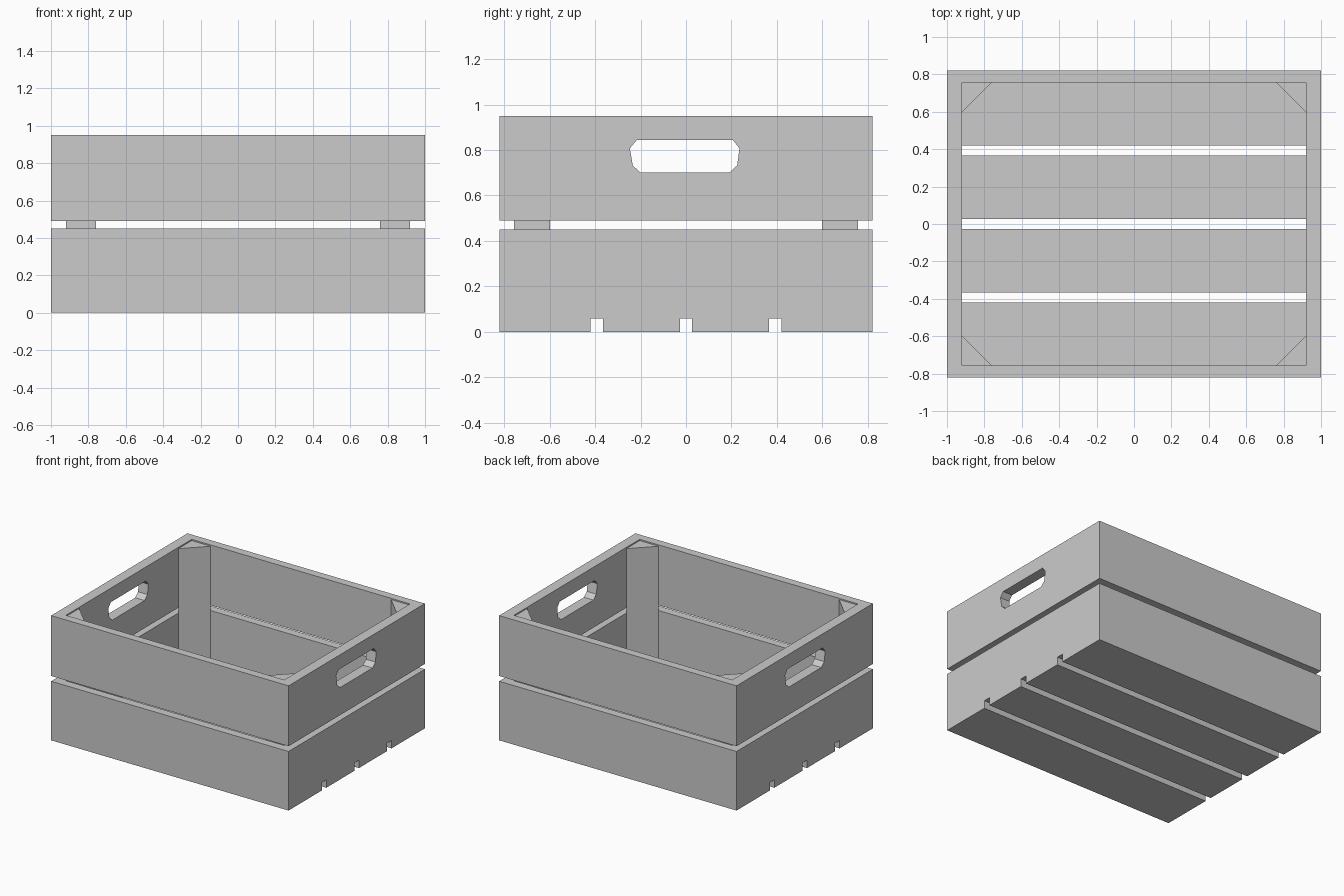
import bpy, bmesh
from mathutils import Vector

if "Cube" in bpy.data.objects:
    bpy.data.objects.remove(bpy.data.objects["Cube"])

X, Y, H = 1.0, 0.82, 0.95          # outer half sizes and height
IX, IY = 0.92, 0.757               # inner half sizes
FLOOR = 0.06


def prism(name, profile, offset, axis):
    """Extrude a closed 3D profile along an axis vector."""
    bm = bmesh.new()
    face = bm.faces.new([bm.verts.new(Vector(p) + Vector(offset)) for p in profile])
    out = bmesh.ops.extrude_face_region(bm, geom=[face])
    moved = [g for g in out["geom"] if isinstance(g, bmesh.types.BMVert)]
    bmesh.ops.translate(bm, verts=moved, vec=axis)
    bmesh.ops.recalc_face_normals(bm, faces=bm.faces)
    mesh = bpy.data.meshes.new(name)
    bm.to_mesh(mesh)
    bm.free()
    obj = bpy.data.objects.new(name, mesh)
    bpy.context.collection.objects.link(obj)
    return obj


def box(name, x0, x1, y0, y1, z0, z1):
    return prism(name, [(x0, y0, 0), (x1, y0, 0), (x1, y1, 0), (x0, y1, 0)],
                 (0, 0, z0), (0, 0, z1 - z0))


def cut(obj, cutter):
    """Subtract a cutter, bake the result and remove the cutter."""
    mod = obj.modifiers.new("cut", 'BOOLEAN')
    mod.operation, mod.solver, mod.object = 'DIFFERENCE', 'EXACT', cutter
    bpy.context.view_layer.objects.active = obj
    bpy.ops.object.modifier_apply(modifier=mod.name)
    bpy.data.objects.remove(cutter, do_unlink=True)


# Lower boards with slatted floor
lower = box("lower_boards_and_floor", -X, X, -Y, Y, 0, 0.45)
cut(lower, box("cavity", -IX, IX, -IY, IY, FLOOR, 1))
for y in (-0.393, 0, 0.393):
    # through the floor inside, and a notch under each end board
    cut(lower, box("floor_gap", -IX, IX, y - 0.027, y + 0.027, -0.1, 0.1))
    for s in (-1, 1):
        a, b = sorted((s * (IX - 0.01), s * (X + 0.1)))
        cut(lower, box("end_notch", a, b, y - 0.027, y + 0.027, -0.1, FLOOR))

# Upper boards with hand holes
upper = box("upper_boards", -X, X, -Y, Y, 0.49, H)
cut(upper, box("cavity", -IX, IX, -IY, IY, 0.3, 1.2))
hole = [(-0.2, 0.70), (0.19, 0.70), (0.225, 0.732), (0.235, 0.807),
        (0.207, 0.843), (-0.217, 0.843), (-0.247, 0.807), (-0.234, 0.732)]
cut(upper, prism("hand_hole", [(0, y, z) for y, z in hole], (-1.2, 0, 0), (2.4, 0, 0)))

# Triangular corner posts
for sx, side in ((-1, "left"), (1, "right")):
    for sy, end in ((-1, "front"), (1, "back")):
        prism(f"{end}_{side}_post",
              [(sx * IX, sy * IY, 0), (sx * 0.76, sy * IY, 0), (sx * IX, sy * 0.597, 0)],
              (0, 0, FLOOR), (0, 0, 0.94 - FLOOR))
